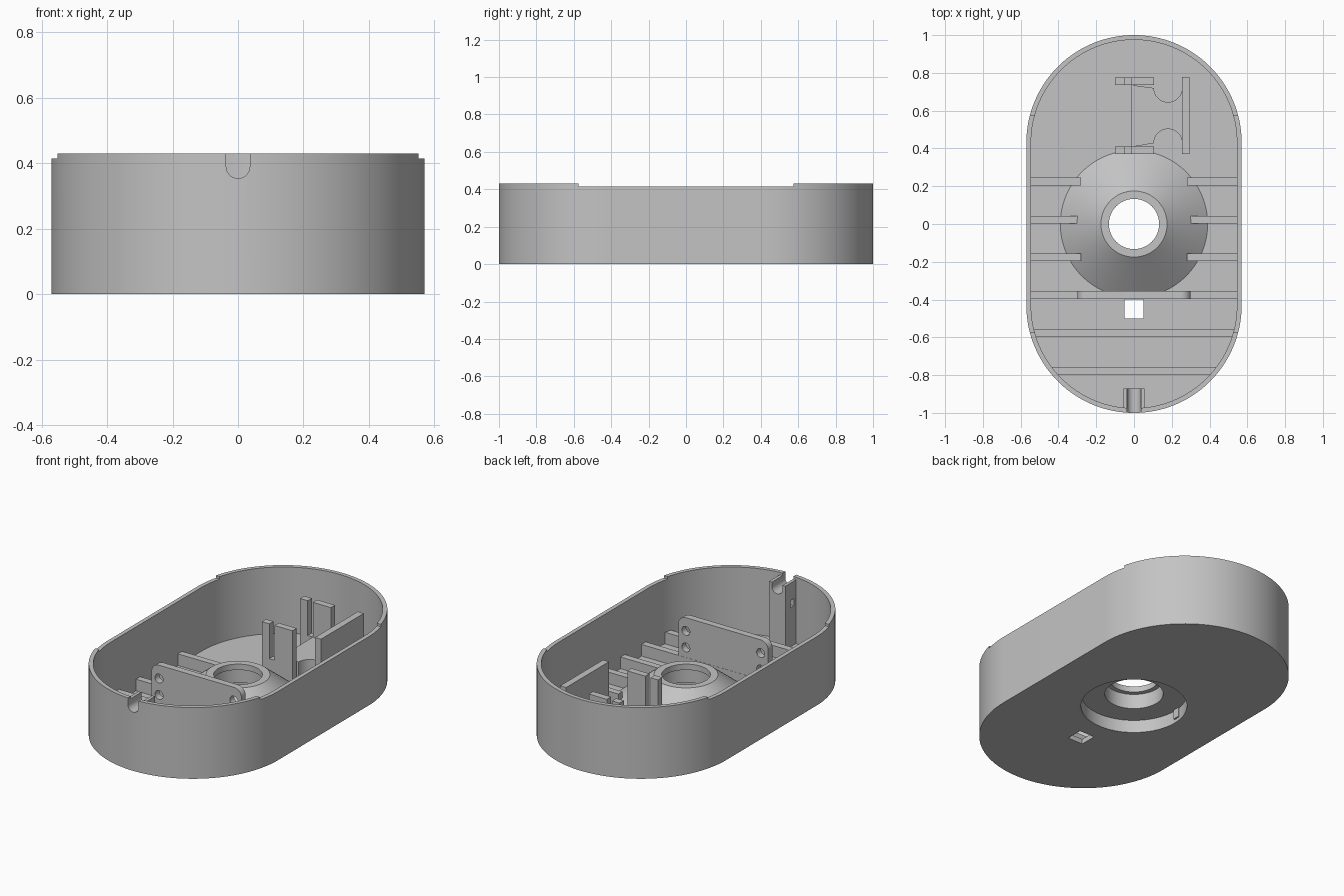
import bpy, bmesh, math
from math import cos, sin, pi, sqrt

cube = bpy.data.objects.get("Cube")
if cube:
    bpy.data.objects.remove(cube)

grey = bpy.data.materials.new("light_grey")
grey.use_nodes = True
grey.diffuse_color = (0.55, 0.55, 0.55, 1)
grey.node_tree.nodes["Principled BSDF"].inputs["Base Color"].default_value = grey.diffuse_color

FLOOR, RIM, STRAIGHT, OUTER, INNER = 0.03, 0.43, 0.43, 0.57, 0.545
RIB_TOP, POST_TOP = 0.1, 0.35


def finish(name, bm):
    bmesh.ops.recalc_face_normals(bm, faces=bm.faces)
    mesh = bpy.data.meshes.new(name)
    bm.to_mesh(mesh)
    bm.free()
    mesh.materials.append(grey)
    ob = bpy.data.objects.new(name, mesh)
    bpy.context.collection.objects.link(ob)
    return ob


def prism(name, pts, lo, hi, axis="z"):
    """Extrude a 2D outline along z (x, y points) or along y (x, z points)."""
    bm = bmesh.new()
    place = (lambda p, t: (p[0], p[1], t)) if axis == "z" else (lambda p, t: (p[0], t, p[1]))
    a = [bm.verts.new(place(p, lo)) for p in pts]
    b = [bm.verts.new(place(p, hi)) for p in pts]
    bm.faces.new(a)
    bm.faces.new(b)
    for i in range(len(pts)):
        j = (i + 1) % len(pts)
        bm.faces.new((a[i], a[j], b[j], b[i]))
    return finish(name, bm)


def box(name, x0, x1, y0, y1, z0, z1):
    return prism(name, [(x0, y0), (x1, y0), (x1, y1), (x0, y1)], z0, z1)


def arc(cx, cy, r, start, end, n=16):
    angles = [math.radians(start + (end - start) * i / n) for i in range(n + 1)]
    return [(cx + r * cos(a), cy + r * sin(a)) for a in angles]


def circle(cx, cy, r, n=32):
    return arc(cx, cy, r, 0, 360, n)[:-1]


def stadium(r):
    return arc(0, STRAIGHT, r, 0, 180, 64) + arc(0, -STRAIGHT, r, 180, 360, 64)


def cut(ob, *cutters):
    bpy.context.view_layer.objects.active = ob
    for c in cutters:
        m = ob.modifiers.new("cut", "BOOLEAN")
        m.operation, m.solver, m.object = "DIFFERENCE", "EXACT", c
        bpy.ops.object.modifier_apply(modifier=m.name)
        bpy.data.objects.remove(c)


def smooth(ob):
    bpy.ops.object.select_all(action="DESELECT")
    ob.select_set(True)
    bpy.context.view_layer.objects.active = ob
    bpy.ops.object.shade_smooth_by_angle(angle=math.radians(30))


def cable_notch():
    pts = arc(0, 0.39, 0.036, 180, 360) + [(0.036, 0.5), (-0.036, 0.5)]
    return prism("notch_cutter", pts, -1.1, -0.8, "y")


# Case shell: hollow tray with lowered side rims, hub opening, latch hole, cable notch
shell = prism("case_shell", stadium(OUTER), 0, RIM)
cut(shell,
    prism("cavity_cutter", stadium(INNER), FLOOR, 0.6),
    box("rim_cutter", -1, 1, -0.575, 0.575, 0.415, 0.6),
    prism("hub_cutter", circle(0, 0, 0.3, 96), -0.1, 0.1),
    box("square_cutter", -0.05, 0.05, -0.5, -0.4, -0.1, 0.1),
    cable_notch())
smooth(shell)

# Conical hub with stepped bore and a recess below
profile = [(0.29, 0), (0.30, 0), (0.39, FLOOR), (0.175, 0.2), (0.133, 0.2),
           (0.133, 0.165), (0.16, 0.165), (0.16, 0.076), (0.29, 0.076)]
bm = bmesh.new()
SEG = 96
rings = [[bm.verts.new((r * cos(2 * pi * k / SEG), r * sin(2 * pi * k / SEG), z))
          for r, z in profile] for k in range(SEG)]
for k in range(SEG):
    a, b = rings[k], rings[(k + 1) % SEG]
    for i in range(len(profile)):
        j = (i + 1) % len(profile)
        bm.faces.new((a[i], a[j], b[j], b[i]))
smooth(finish("hub", bm))


# Ribs running the full width, ending inside the curved wall
def half_width(y):
    return sqrt(INNER ** 2 - max(0, abs(y) - STRAIGHT) ** 2) + 0.01


for i, y in enumerate((-0.395, -0.598, -0.797)):
    y2 = y + 0.041
    a, b = half_width(y), half_width(y2)
    prism(f"cross_rib_{i + 1}", [(-a, y), (a, y), (b, y2), (-b, y2)], FLOOR - 0.01, RIB_TOP)

# Short ribs on both side walls
for side, s in (("left", 1), ("right", -1)):
    for i, y in enumerate((-0.175, 0.023, 0.225)):
        x0, x1 = sorted((s * 0.28, s * 0.555))
        box(f"{side}_rib_{i + 1}", x0, x1, y - 0.02, y + 0.02, FLOOR - 0.01, RIB_TOP)

# Upright mounting plate with rounded top corners and four screw holes
R = 0.05
plate = prism("mounting_plate",
              [(-0.3, 0.02), (0.3, 0.02)] + arc(0.3 - R, 0.34 - R, R, 0, 90)
              + arc(R - 0.3, 0.34 - R, R, 90, 180), -0.396, -0.355, "y")
cut(plate, *[prism("screw_cutter", circle(x, z, 0.027), -0.5, -0.3, "y")
             for x in (-0.25, 0.25) for z in (0.16, 0.26)])
smooth(plate)

# Switch bracket: slotted posts front and back, a side wall and a curved web
for name, y in (("front", 0.37), ("back", 0.736)):
    prism(f"{name}_bracket_post",
          [(-0.1, 0.02), (0.105, 0.02), (0.105, POST_TOP), (-0.015, POST_TOP),
           (-0.015, 0.14), (-0.05, 0.14), (-0.05, POST_TOP), (-0.1, POST_TOP)],
          y, y + 0.04, "y")
box("bracket_wall", 0.255, 0.295, 0.37, 0.778, 0.02, POST_TOP)
web = (arc(-0.015, 0.465, 0.058, -90, 0) + arc(-0.015, 0.678, 0.058, 0, 90)
       + arc(0.18, 0.72, 0.075, 180, 360) + arc(0.18, 0.428, 0.075, 0, 180))
web_ob = prism("bracket_web", web, 0.02, 0.14)
smooth(web_ob)

# Cable clamp block behind the notch, with groove and tie slot
block = box("cable_block", -0.055, 0.055, -0.98, -0.87, 0.02, 0.415)
cut(block, cable_notch(), box("tie_cutter", -0.2, 0.2, -0.95, -0.92, 0.265, 0.31))
smooth(block)
